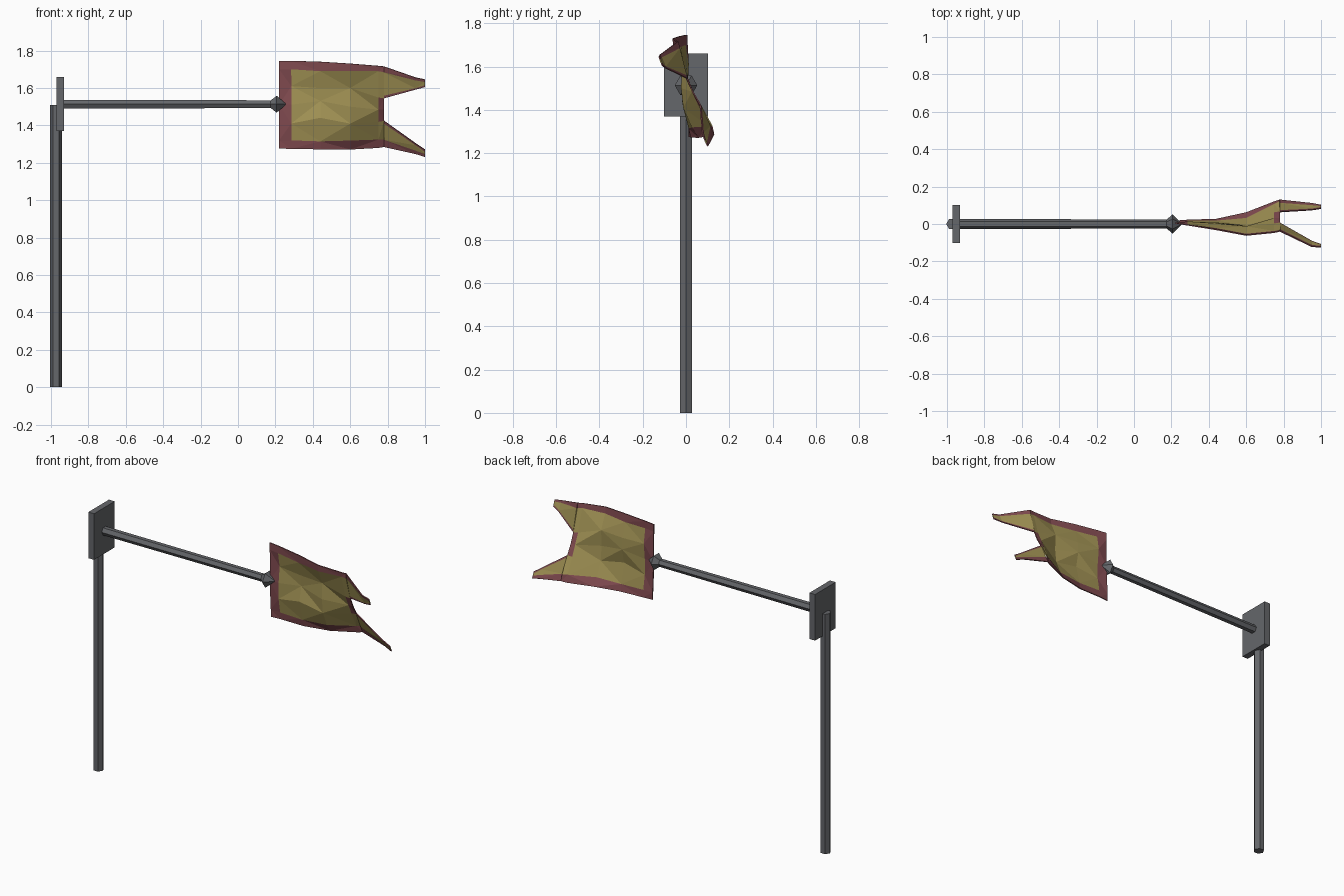
import bpy, bmesh, math
from mathutils import Matrix, Vector

if "Cube" in bpy.data.objects:
    bpy.data.objects.remove(bpy.data.objects["Cube"])


def material(name, rgb):
    m = bpy.data.materials.new(name)
    m.diffuse_color = (*rgb, 1)
    m.use_nodes = True
    m.node_tree.nodes["Principled BSDF"].inputs["Base Color"].default_value = m.diffuse_color
    return m


IRON = material("dark_iron", (0.13, 0.135, 0.145))
GOLD = material("gold_cloth", (0.36, 0.29, 0.09))
RED = material("red_trim", (0.22, 0.07, 0.08))


def finish(bm, name, mats):
    bmesh.ops.recalc_face_normals(bm, faces=bm.faces)
    me = bpy.data.meshes.new(name)
    bm.to_mesh(me)
    bm.free()
    for m in mats:
        me.materials.append(m)
    ob = bpy.data.objects.new(name, me)
    bpy.context.collection.objects.link(ob)
    return ob


def rod(name, start, end, r1, r2, sides=6):
    a, b = Vector(start), Vector(end)
    bm = bmesh.new()
    rot = (b - a).to_track_quat('Z', 'Y').to_matrix().to_4x4()
    spin = Matrix.Rotation(math.pi / 2, 4, 'Z')
    bmesh.ops.create_cone(bm, cap_ends=True, segments=sides, radius1=r1, radius2=r2,
                          depth=(b - a).length,
                          matrix=Matrix.Translation((a + b) / 2) @ rot @ spin)
    return finish(bm, name, [IRON])


# Upright post, arm and end collar
rod("post", (-0.972, 0, 0), (-0.972, 0, 1.51), 0.032, 0.032)
rod("arm", (-0.955, 0, 1.513), (0.2, 0, 1.513), 0.027, 0.024)
rod("finial_back", (0.175, 0, 1.513), (0.207, 0, 1.513), 0.024, 0.052)
rod("finial_tip", (0.207, 0, 1.513), (0.255, 0, 1.513), 0.052, 0.004)

# Mounting plate
bm = bmesh.new()
bmesh.ops.create_cube(bm, size=1, matrix=Matrix.Translation((-0.951, 0, 1.514))
                      @ Matrix.Diagonal((0.04, 0.205, 0.29, 1)))
finish(bm, "mounting_plate", [IRON])

# Cloth: each column is x, heights from top to bottom, sideways offsets
Z_BODY = [
    (0.22, (1.745, 1.70, 1.61, 1.51, 1.41, 1.32, 1.275)),
    (0.285, (1.745, 1.70, 1.61, 1.51, 1.41, 1.32, 1.275)),
    (0.44, (1.74, 1.69, 1.60, 1.53, 1.44, 1.315, 1.272)),
    (0.60, (1.73, 1.69, 1.60, 1.50, 1.41, 1.32, 1.272)),
    (0.75, (1.718, 1.69, 1.55, 1.485, 1.42, 1.325, 1.28)),
    (0.78, (1.715, 1.685, 1.545, 1.485, 1.425, 1.325, 1.285)),
]
Y_BODY = [
    (0.005, 0.005, 0.005, 0.005, 0.01, 0.015, 0.015),
    (-0.005, -0.005, 0.01, 0.0, 0.0, 0.015, 0.02),
    (-0.03, -0.025, 0.0, 0.005, -0.015, 0.015, 0.025),
    (-0.06, -0.055, -0.015, -0.02, -0.01, 0.03, 0.06),
    (-0.045, -0.04, 0.0, 0.03, 0.06, 0.105, 0.118),
    (-0.038, -0.035, 0.005, 0.03, 0.065, 0.12, 0.128),
]
bm = bmesh.new()


def sheet(cols, is_red):
    grid = [[bm.verts.new(p) for p in col] for col in cols]
    for i in range(len(grid) - 1):
        for j in range(len(grid[0]) - 1):
            a, b, c, d = grid[i][j], grid[i + 1][j], grid[i + 1][j + 1], grid[i][j + 1]
            tris = ((a, b, c), (a, c, d)) if (i + j) % 2 else ((a, b, d), (b, c, d))
            for t in tris:
                bm.faces.new(t).material_index = int(is_red(i, j))


sheet([[(x, y, z) for y, z in zip(ys, zs)] for (x, zs), ys in zip(Z_BODY, Y_BODY)],
      lambda i, j: i == 0 or j in (0, 5) or (i == 4 and 1 < j < 4))


# Swallow tails: outer edge and inner edge paths with trim strips between
def tail(outer, inner, trim):
    cols = []
    for o, n, (a, b) in zip(outer, inner, trim):
        o, n = Vector(o), Vector(n)
        cols.append([o, o.lerp(n, a), o.lerp(n, b), n])
    sheet(cols, lambda i, j: j != 1)


tail([(0.78, -0.038, 1.715), (0.95, -0.12, 1.655), (1.0, -0.124, 1.645)],
     [(0.78, 0.005, 1.545), (0.95, -0.092, 1.592), (1.0, -0.11, 1.605)],
     [(0.18, 0.92), (0.22, 0.88), (0.3, 0.75)])
tail([(0.78, 0.128, 1.285), (0.95, 0.11, 1.248), (1.0, 0.1, 1.232)],
     [(0.78, 0.065, 1.425), (0.95, 0.075, 1.303), (1.0, 0.083, 1.27)],
     [(0.28, 0.9), (0.33, 0.85), (0.4, 0.7)])

bmesh.ops.remove_doubles(bm, verts=bm.verts, dist=0.0005)
flag = finish(bm, "banner_cloth", [GOLD, RED])
thick = flag.modifiers.new("thickness", 'SOLIDIFY')
thick.thickness = 0.006
thick.offset = 0
